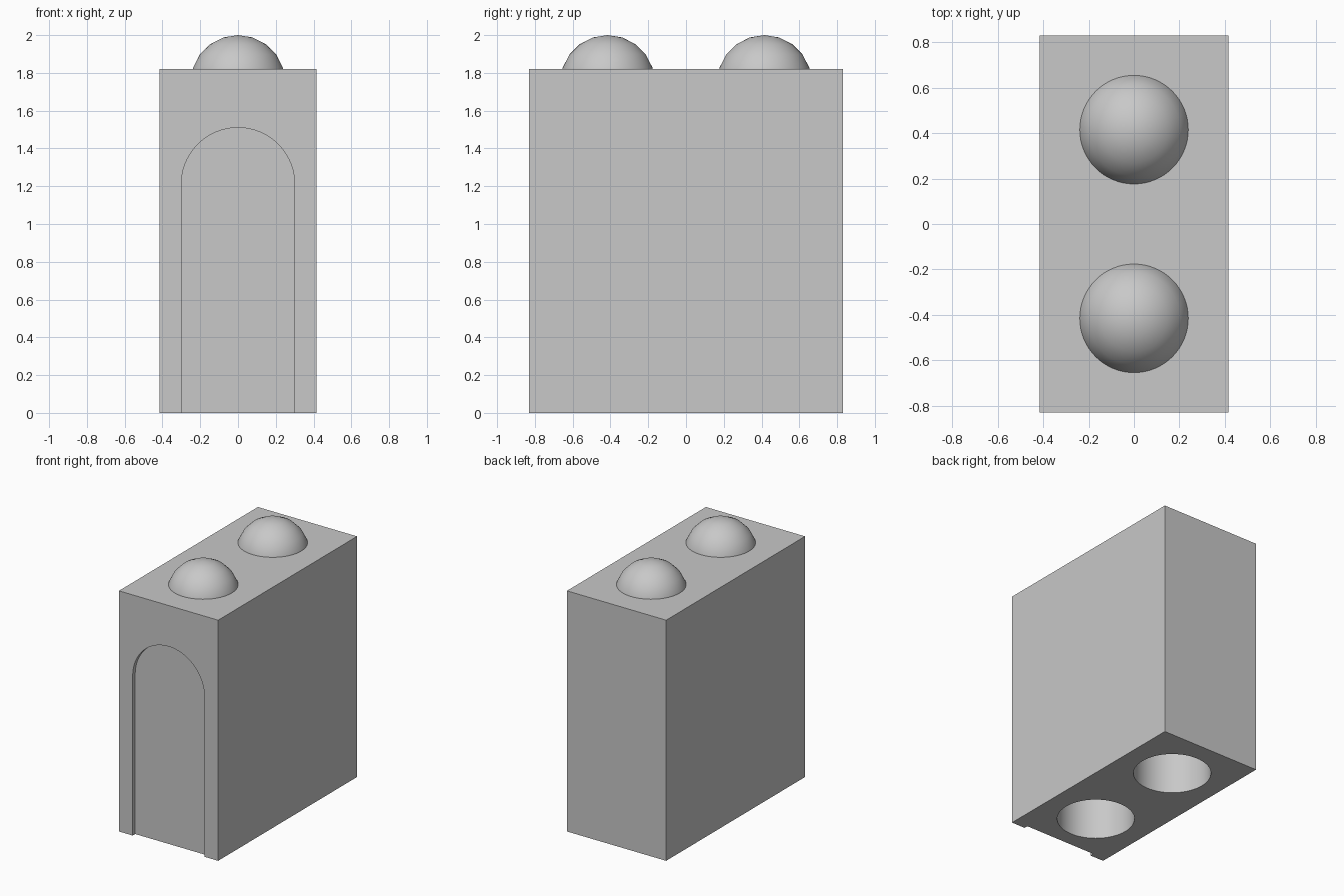
import bpy, bmesh
from math import sin, cos, pi

cube = bpy.data.objects.get("Cube")
if cube:
    bpy.data.objects.remove(cube, do_unlink=True)

HALF_W, HALF_D, BODY_H = 0.415, 0.83, 1.82
STUD_Y = HALF_D / 2
DOME_R, DOME_Z = 0.25, 1.75
HOLE_R, HOLE_DEPTH = 0.27, 0.5
ARCH_R, ARCH_Z, ARCH_DEPTH = 0.3, 1.21, 0.03

grey = bpy.data.materials.new("plain grey")
grey.use_nodes = True
colour = (0.58, 0.58, 0.58, 1)
grey.diffuse_color = colour
grey.node_tree.nodes["Principled BSDF"].inputs["Base Color"].default_value = colour


def make(name, bm):
    bmesh.ops.recalc_face_normals(bm, faces=bm.faces)
    mesh = bpy.data.meshes.new(name)
    bm.to_mesh(mesh)
    bm.free()
    mesh.materials.append(grey)
    obj = bpy.data.objects.new(name, mesh)
    bpy.context.collection.objects.link(obj)
    return obj


def select(obj):
    bpy.ops.object.select_all(action='DESELECT')
    obj.select_set(True)
    bpy.context.view_layer.objects.active = obj


def smooth(obj):
    select(obj)
    bpy.ops.object.shade_smooth_by_angle(angle=pi / 6)


def prism(name, outline, direction):
    """Extrude a closed outline along a direction."""
    bm = bmesh.new()
    face = bm.faces.new([bm.verts.new(p) for p in outline])
    new = bmesh.ops.extrude_face_region(bm, geom=[face])["geom"]
    verts = [v for v in new if isinstance(v, bmesh.types.BMVert)]
    bmesh.ops.translate(bm, verts=verts, vec=direction)
    return make(name, bm)


def cut(target, cutter):
    cutter.hide_render = True
    mod = target.modifiers.new("cut", 'BOOLEAN')
    mod.operation = 'DIFFERENCE'
    mod.solver = 'EXACT'
    mod.object = cutter
    select(target)
    bpy.ops.object.modifier_apply(modifier=mod.name)
    bpy.data.objects.remove(cutter, do_unlink=True)


# Tall block
corners = [(-HALF_W, -HALF_D, 0), (HALF_W, -HALF_D, 0),
           (HALF_W, HALF_D, 0), (-HALF_W, HALF_D, 0)]
block = prism("block", corners, (0, 0, BODY_H))

# Shallow arched recess in the front, open at the foot
back = -HALF_D + ARCH_DEPTH
arch = [(ARCH_R * cos(pi * i / 48), back, ARCH_Z + ARCH_R * sin(pi * i / 48))
        for i in range(49)]
arch += [(-ARCH_R, back, -0.1), (ARCH_R, back, -0.1)]
cut(block, prism("arch_cutter", arch, (0, -0.2, 0)))

# Round sockets underneath
for y in (-STUD_Y, STUD_Y):
    ring = [(HOLE_R * cos(2 * pi * i / 64), y + HOLE_R * sin(2 * pi * i / 64), -0.1)
            for i in range(64)]
    cut(block, prism("socket_cutter", ring, (0, 0, HOLE_DEPTH + 0.1)))
smooth(block)

# Domed studs on top: spheres trimmed at the block's top face
for name, y in (("front_stud", -STUD_Y), ("back_stud", STUD_Y)):
    bm = bmesh.new()
    bmesh.ops.create_uvsphere(bm, u_segments=64, v_segments=10, radius=DOME_R)
    bmesh.ops.translate(bm, verts=bm.verts, vec=(0, y, DOME_Z))
    bmesh.ops.bisect_plane(bm, geom=bm.verts[:] + bm.edges[:] + bm.faces[:],
                           plane_co=(0, 0, BODY_H), plane_no=(0, 0, 1),
                           clear_inner=True)
    smooth(make(name, bm))
